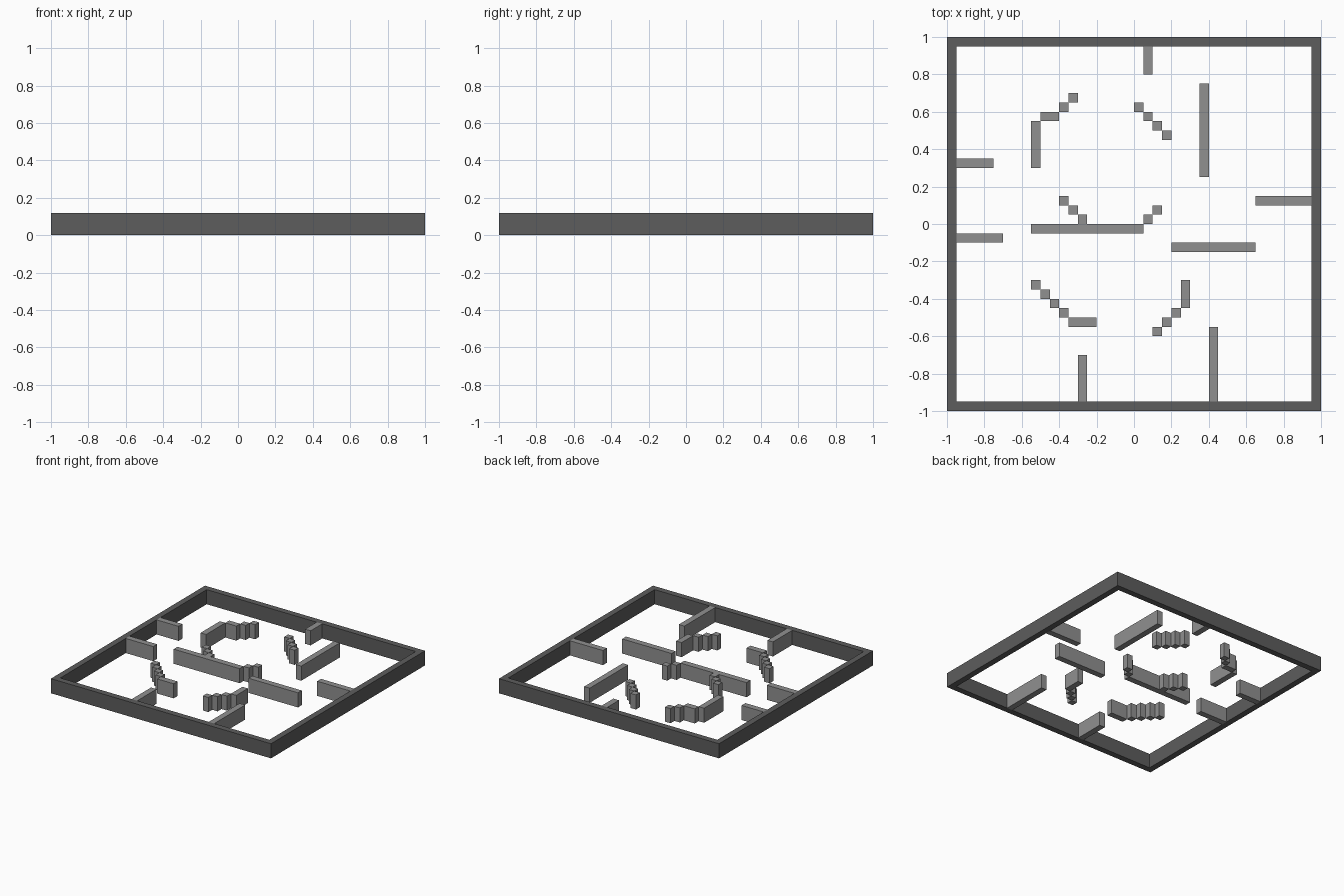
import bpy
import bmesh

if "Cube" in bpy.data.objects:
    bpy.data.objects.remove(bpy.data.objects["Cube"])

CELL = 0.05      # floor plan module: walls are one cell thick
HEIGHT = 0.12


def material(name, grey):
    m = bpy.data.materials.new(name)
    m.diffuse_color = (grey, grey, grey, 1)
    m.use_nodes = True
    m.node_tree.nodes["Principled BSDF"].inputs["Base Color"].default_value = m.diffuse_color
    return m


def extrude_plan(name, loops_of_quads, mat):
    """Make one object from flat plan quads, welded and extruded up."""
    bm = bmesh.new()
    for quad in loops_of_quads:
        low = [bm.verts.new((x * CELL, y * CELL, 0)) for x, y in quad]
        high = [bm.verts.new((x * CELL, y * CELL, HEIGHT)) for x, y in quad]
        bm.faces.new(low[::-1])
        bm.faces.new(high)
        for i in range(4):
            j = (i + 1) % 4
            bm.faces.new((low[i], low[j], high[j], high[i]))
    mesh = bpy.data.meshes.new(name)
    bm.to_mesh(mesh)
    bm.free()
    mesh.materials.append(mat)
    obj = bpy.data.objects.new(name, mesh)
    bpy.context.collection.objects.link(obj)


def rect(x, y, w, h):
    return [(x, y), (x + w, y), (x + w, y + h), (x, y + h)]


def stairs(x, y, dx, dy, n):
    """Single cells stepping diagonally, corner to corner."""
    return [rect(x + i * dx, y + i * dy, 1, 1) for i in range(n)]


dark = material("dark_grey", 0.11)
mid = material("mid_grey", 0.28)

# Outer frame: one square ring
bm = bmesh.new()
corners = [(-1, -1), (1, -1), (1, 1), (-1, 1)]
ring = [[bm.verts.new((sx * r, sy * r, z)) for sx, sy in corners]
        for r, z in ((1, 0), (1, HEIGHT), (0.95, HEIGHT), (0.95, 0))]
for a in range(4):
    for i in range(4):
        b, j = (a + 1) % 4, (i + 1) % 4
        bm.faces.new((ring[a][i], ring[a][j], ring[b][j], ring[b][i]))
bmesh.ops.recalc_face_normals(bm, faces=bm.faces)
frame_mesh = bpy.data.meshes.new("outer_frame")
bm.to_mesh(frame_mesh)
bm.free()
frame_mesh.materials.append(dark)
bpy.context.collection.objects.link(bpy.data.objects.new("outer_frame", frame_mesh))

# Inner walls, in cell units
walls = {
    # stubs growing from the frame
    "back_stub": [rect(1, 16, 1, 3)],
    "left_back_stub": [rect(-19, 6, 4, 1)],
    "left_front_stub": [rect(-19, -2, 5, 1)],
    "right_stub": [rect(13, 2, 6, 1)],
    "front_left_stub": [rect(-6, -19, 1, 5)],
    "front_right_stub": [rect(8, -19, 1, 8)],
    # free-standing straight walls
    "back_right_wall": [rect(7, 5, 1, 10)],
    "right_cross_wall": [rect(4, -3, 9, 1)],
    # stepped, curved-looking walls
    "back_left_arc": [rect(-11, 6, 1, 5), rect(-10, 11, 2, 1)]
                     + stairs(-8, 12, 1, 1, 2),
    "back_diagonal": stairs(0, 12, 1, -1, 4),
    "centre_wall": [rect(-11, -1, 12, 1)] + stairs(-8, 2, 1, -1, 3)
                   + stairs(1, 0, 1, 1, 2),
    "front_left_arc": stairs(-11, -7, 1, -1, 4) + [rect(-7, -11, 3, 1)],
    "front_right_arc": stairs(2, -12, 1, 1, 3) + [rect(5, -9, 1, 3)],
}
for name, quads in walls.items():
    extrude_plan(name, quads, mid)
